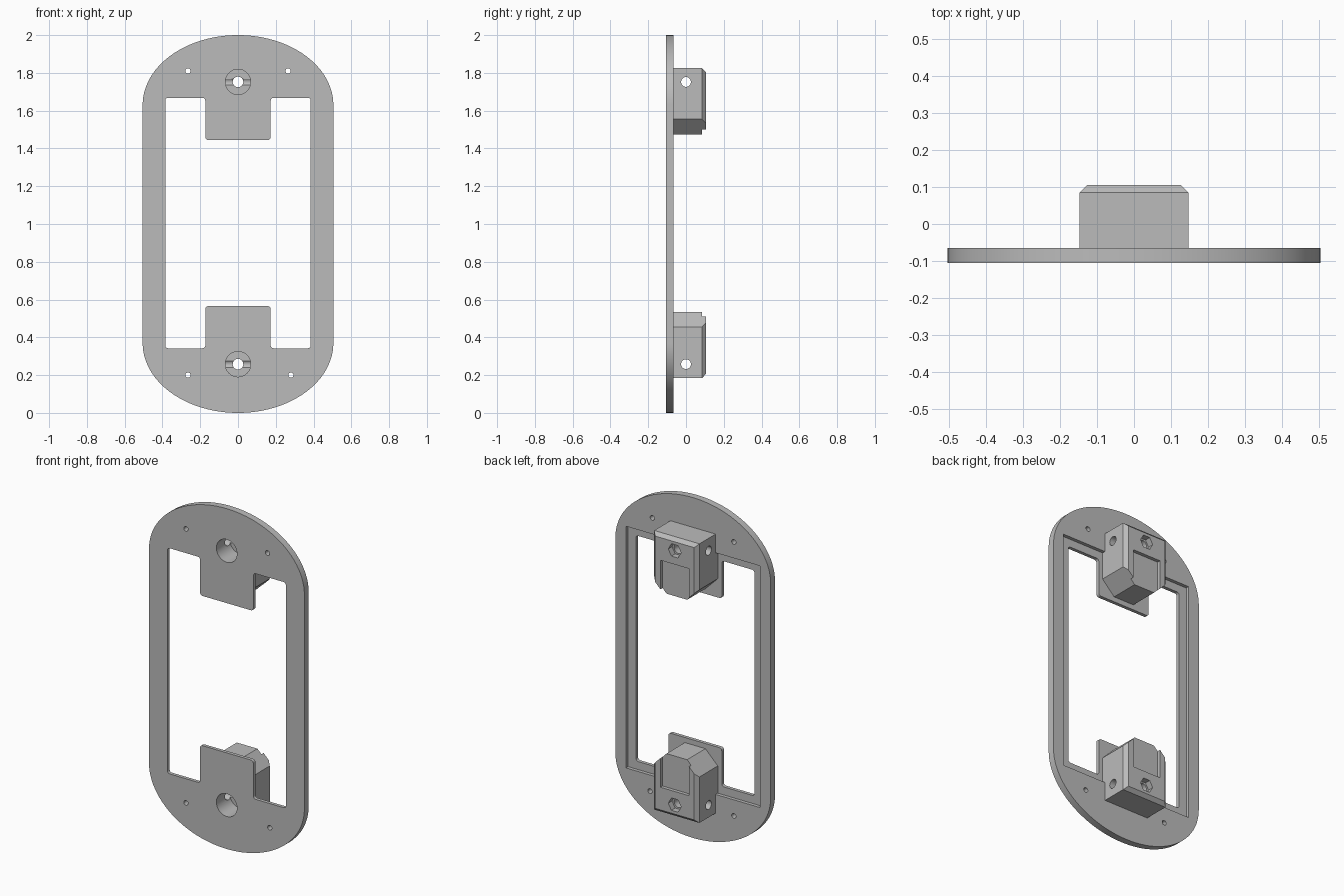
import bpy, bmesh, math

cube = bpy.data.objects.get("Cube")
if cube:
    bpy.data.objects.remove(cube, do_unlink=True)

MID = 1.005                      # height of the mirror line between both ends
FRONT, LEDGE, BACK = -0.105, -0.085, -0.065
BLOCK_BACK = 0.105
HOLE_H = 0.747                   # mount hole distance from the mirror line

grey = bpy.data.materials.new("plain grey")
grey.use_nodes = True
colour = (0.5, 0.5, 0.5, 1)
grey.diffuse_color = colour
grey.node_tree.nodes["Principled BSDF"].inputs["Base Color"].default_value = colour


def prism(name, points, start, end, axis="y", round_by=0, chamfer=None):
    """Extrude a flat outline of (side, height) points along y or x."""
    bm = bmesh.new()
    place = (lambda a, z: (a, start, z)) if axis == "y" else (lambda a, z: (start, a, z))
    bm.faces.new([bm.verts.new(place(a, z)) for a, z in points])
    if round_by:
        bmesh.ops.bevel(bm, geom=bm.verts[:], offset=round_by, segments=4,
                        profile=0.5, affect="VERTICES")
    made = bmesh.ops.extrude_face_region(bm, geom=bm.faces[:])["geom"]
    step = end - start
    bmesh.ops.translate(bm, verts=[v for v in made if isinstance(v, bmesh.types.BMVert)],
                        vec=(0, step, 0) if axis == "y" else (step, 0, 0))
    bmesh.ops.recalc_face_normals(bm, faces=bm.faces[:])
    if chamfer:
        edges = [e for e in bm.edges if chamfer(e)]
        bmesh.ops.bevel(bm, geom=edges, offset=0.02, segments=1, affect="EDGES")
    mesh = bpy.data.meshes.new(name)
    bm.to_mesh(mesh)
    bm.free()
    mesh.materials.append(grey)
    obj = bpy.data.objects.new(name, mesh)
    bpy.context.scene.collection.objects.link(obj)
    return obj


def circle(x, z, radius, sides=32):
    turn = 2 * math.pi / sides
    return [(x + radius * math.cos(i * turn), z + radius * math.sin(i * turn))
            for i in range(sides)]


def box(half_width, low, high):
    return [(-half_width, low), (half_width, low), (half_width, high), (-half_width, high)]


def carve(obj, cutters):
    """Subtract every cutter and bake the result."""
    for cutter in cutters:
        cutter.hide_render = True
        mod = obj.modifiers.new("cut", "BOOLEAN")
        mod.operation, mod.solver, mod.object = "DIFFERENCE", "EXACT", cutter
    graph = bpy.context.evaluated_depsgraph_get()
    baked = bpy.data.meshes.new_from_object(obj.evaluated_get(graph))
    obj.modifiers.clear()
    obj.data = baked


def smooth(obj):
    bpy.ops.object.select_all(action="DESELECT")
    obj.select_set(True)
    bpy.context.view_layer.objects.active = obj
    bpy.ops.object.shade_smooth_by_angle(angle=math.radians(25))


# Plate outline: straight sides with half-ellipse ends
outline = []
for centre, first in ((1.63, 0), (0.37, math.pi)):
    for i in range(49):
        a = first + math.pi * i / 48
        outline.append((0.505 * math.cos(a), centre + 0.37 * math.sin(a)))
plate = prism("frame_plate", outline, FRONT, BACK)

# Window with a tab reaching in from each end
quarter = [(0.385, 0.663), (0.173, 0.663), (0.173, 0.44)]
window = [(x, MID + h) for x, h in quarter]
window += [(-x, MID + h) for x, h in reversed(quarter)]
window += [(-x, MID - h) for x, h in quarter]
window += [(x, MID - h) for x, h in reversed(quarter)]
plate_cutters = [
    prism("ledge_cutter", box(0.435, MID - 0.71, MID + 0.71), LEDGE, 0),
    prism("window_cutter", window, -0.2, 0.05, round_by=0.015),
]

# Small screw holes in the plate
for x, z in ((-0.265, 1.81), (0.265, 1.81), (-0.265, 0.2), (0.28, 0.2)):
    plate_cutters.append(prism("screw_hole_cutter", circle(x, z, 0.014, 20), -0.2, 0.05))

# Mount blocks, mirrored top and bottom
all_cutters = list(plate_cutters)
blocks = []
for name, s in (("upper_mount_block", 1), ("lower_mount_block", -1)):
    half = [(0.147, 0.82), (0.147, 0.55), (0.067, 0.47)]
    shape = [(x, MID + s * h) for x, h in half]
    shape += [(-x, MID + s * h) for x, h in reversed(half)]

    def outer_back_edge(e):
        ends = [v.co for v in e.verts]
        return all(c.y > BLOCK_BACK - 0.001 and s * (c.z - MID) > 0.54 for c in ends)

    block = prism(name, shape, -0.09, BLOCK_BACK, chamfer=outer_back_edge)
    z = MID + s * HOLE_H
    bore = prism("bore_cutter", circle(0, z, 0.067, 48), -0.2, 0.02)
    plate_cutters.append(bore)
    cutters = [
        bore,
        prism("bolt_hole_cutter", circle(0, z, 0.028), -0.15, 0.2),
        prism("nut_pocket_cutter", circle(0, z, 0.042, 6), 0.07, 0.2),
        prism("cross_hole_cutter", circle(0, z, 0.026), -0.3, 0.3, axis="x"),
        prism("back_pocket_cutter", box(0.093, *sorted((MID + s * 0.4, MID + s * 0.667))),
              0.085, 0.2),
    ]
    carve(block, cutters)
    blocks.append(block)
    all_cutters += cutters

carve(plate, plate_cutters)
for cutter in all_cutters:
    bpy.data.objects.remove(cutter, do_unlink=True)
for part in [plate] + blocks:
    smooth(part)
